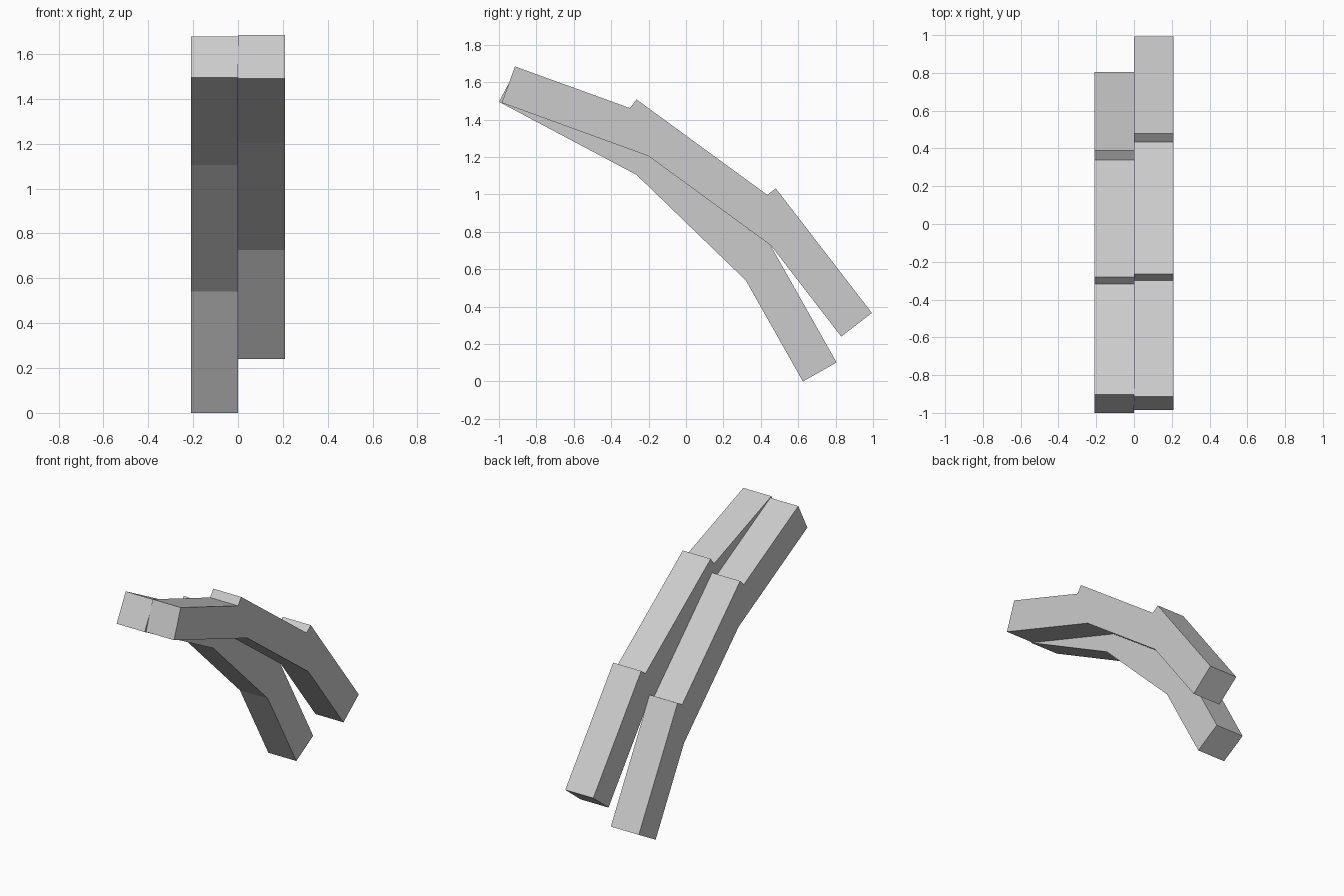
import bpy
from mathutils import Vector

if "Cube" in bpy.data.objects:
    bpy.data.objects.remove(bpy.data.objects["Cube"])

THICK = 0.207   # thickness of each segment
WIDTH = 0.21    # width of each finger

grey = bpy.data.materials.new("light_grey")
grey.diffuse_color = (0.6, 0.6, 0.6, 1)
grey.use_nodes = True
grey.node_tree.nodes["Principled BSDF"].inputs["Base Color"].default_value = grey.diffuse_color


def segment(name, x0, x1, start, end):
    """Box whose underside runs from start to end, given as (y, z)."""
    a, b = Vector(start), Vector(end)
    d = (b - a).normalized()
    up = Vector((-d.y, d.x)) * THICK
    profile = [a, b, b + up, a + up]
    verts = [(x, p.x, p.y) for x in (x0, x1) for p in profile]
    faces = [(3, 2, 1, 0), (4, 5, 6, 7)]
    faces += [(i, (i + 1) % 4, (i + 1) % 4 + 4, i + 4) for i in range(4)]
    mesh = bpy.data.meshes.new(name)
    mesh.from_pydata(verts, [], faces)
    mesh.materials.append(grey)
    obj = bpy.data.objects.new(name, mesh)
    bpy.context.collection.objects.link(obj)


# Two bent fingers side by side, each of three overlapping segments
fingers = {
    "left_finger": (-WIDTH, 0, [((-1.0, 1.495), (-0.265, 1.105)),
                                ((-0.424, 1.259), (0.32, 0.54)),
                                ((0.21, 0.735), (0.625, 0.0))]),
    "right_finger": (0, WIDTH, [((-0.985, 1.49), (-0.2, 1.205)),
                                ((-0.387, 1.341), (0.457, 0.725)),
                                ((0.316, 0.906), (0.83, 0.24))]),
}
for finger, (x0, x1, parts) in fingers.items():
    for label, (start, end) in zip(("base", "middle", "tip"), parts):
        segment(f"{finger}_{label}", x0, x1, start, end)
